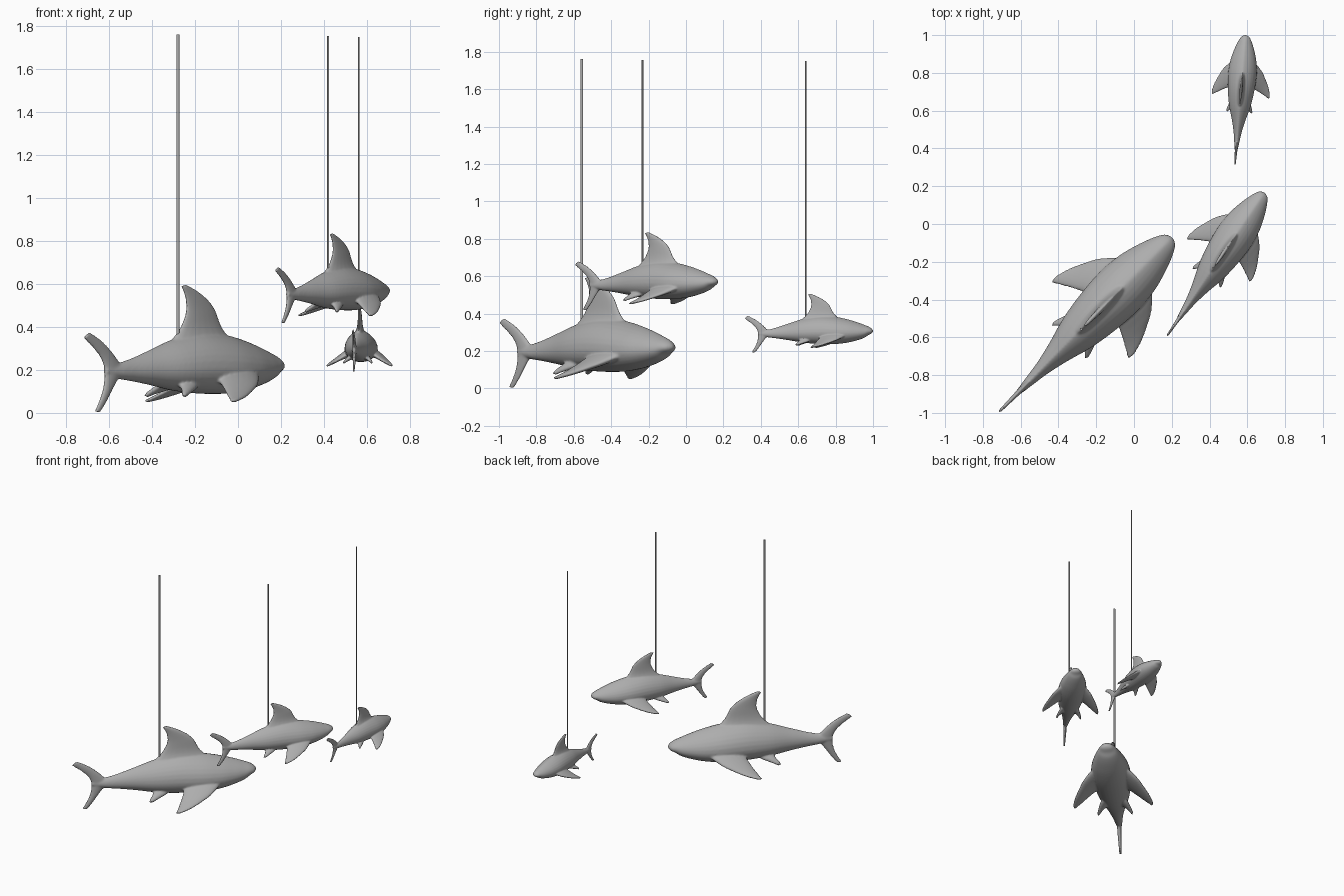
import bpy, bmesh
from math import pi, sin, cos, radians
from mathutils import Vector

cube = bpy.data.objects.get("Cube")
if cube:
    bpy.data.objects.remove(cube)

grey = bpy.data.materials.new("plain grey")
grey.use_nodes = True
grey.diffuse_color = (0.42, 0.42, 0.42, 1)
grey.node_tree.nodes["Principled BSDF"].inputs["Base Color"].default_value = grey.diffuse_color


def refine(rows, steps=5):
    """Catmull-Rom interpolation through rows of numbers."""
    out = []
    for i in range(len(rows) - 1):
        a, b = rows[max(i - 1, 0)], rows[i]
        c, d = rows[i + 1], rows[min(i + 2, len(rows) - 1)]
        for k in range(steps):
            t = k / steps
            out.append([0.5 * (2 * q + (r - p) * t + (2 * p - 5 * q + 4 * r - s) * t * t
                               + (3 * q - p - 3 * r + s) * t ** 3)
                        for p, q, r, s in zip(a, b, c, d)])
    return out + [list(rows[-1])]


def loft(bm, rings):
    """Closed skin over a list of equal rings."""
    rings = [[bm.verts.new(p) for p in ring] for ring in rings]
    for a, b in zip(rings, rings[1:]):
        for i in range(len(a)):
            j = (i + 1) % len(a)
            bm.faces.new((a[i], a[j], b[j], b[i]))
    bm.faces.new(rings[0][::-1])
    bm.faces.new(rings[-1])


def fin(bm, rows, normal):
    """Rows: leading point, trailing point, half thickness."""
    rings = []
    for r in refine(rows):
        lead, trail = Vector(r[0:3]), Vector(r[3:6])
        mid, half = (lead + trail) / 2, (lead - trail) / 2
        rings.append([mid + half * cos(a) + normal * max(r[6], 0.004) * sin(a)
                      for a in (2 * pi * k / 20 for k in range(20))])
    loft(bm, rings)


def upright(rows):
    """Fin sections in the middle plane, given as x, z pairs."""
    return [(a, 0, b, c, 0, d, h) for a, b, c, d, h in rows]


def side_rows(rows, side):
    return [(a, side * b, c, d, side * e, f, h) for a, b, c, d, e, f, h in rows]


# body: distance from tail, belly height, back height, half width
BODY = [(0.11, .137, .165, .010), (0.18, .121, .179, .020), (0.25, .112, .196, .030),
        (0.34, .099, .225, .050), (0.46, .079, .264, .083), (0.58, .069, .285, .102),
        (0.70, .068, .280, .110), (0.80, .079, .260, .100), (0.88, .098, .236, .079),
        (0.935, .118, .216, .059), (0.965, .138, .204, .045), (0.988, .150, .190, .030),
        (1.0, .162, .176, .010)]
# fins, from root to tip
DORSAL = [(.77, .235, .41, .225, .050), (.715, .285, .465, .275, .026),
          (.690, .318, .497, .312, .017), (.663, .370, .518, .358, .013),
          (.625, .405, .518, .400, .011), (.575, .434, .507, .430, .009),
          (.520, .456, .493, .452, .007)]
TAIL_UPPER = [(.21, .150, .11, .140, .014), (.174, .187, .104, .168, .012),
              (.138, .222, .085, .200, .010), (.090, .258, .048, .233, .008),
              (.030, .288, .002, .266, .006)]
TAIL_LOWER = [(.21, .150, .11, .155, .014), (.174, .119, .109, .130, .012),
              (.136, .068, .102, .088, .010), (.112, .034, .083, .046, .008),
              (.083, .000, .058, .006, .006)]
PECTORAL = [(.83, .045, .135, .56, .045, .120, .034), (.79, .095, .130, .59, .090, .115, .026),
            (.735, .147, .102, .575, .132, .090, .018), (.680, .178, .080, .555, .168, .067, .013),
            (.615, .208, .058, .538, .198, .050, .009), (.555, .224, .043, .525, .218, .040, .006)]
PELVIC = [(.55, .035, .110, .43, .035, .110, .020), (.51, .068, .092, .43, .062, .092, .015),
          (.46, .088, .074, .413, .083, .074, .010), (.425, .099, .060, .402, .095, .060, .007)]


def body_ring(x, low, high, width):
    mid = low + 0.42 * (high - low)
    ring = []
    for k in range(32):
        a = 2 * pi * k / 32
        c, s = cos(a), sin(a)
        if s > 0:  # the back narrows toward a ridge
            ring.append((x, width * c * abs(c) ** 0.4, mid + (high - mid) * s))
        else:
            ring.append((x, width * c, mid + (mid - low) * s))
    return ring


# shark mesh, one unit long, tail tip at the origin
bm = bmesh.new()
loft(bm, [body_ring(*r) for r in refine(BODY)])
for rows in (DORSAL, TAIL_UPPER, TAIL_LOWER):
    fin(bm, upright(rows), Vector((0, 1, 0)))
for side in (1, -1):
    fin(bm, side_rows(PECTORAL, side), Vector((0, side * 0.5, 0.87)))
    fin(bm, side_rows(PELVIC, side), Vector((0, side * 0.5, 0.87)))
bmesh.ops.recalc_face_normals(bm, faces=bm.faces)
shark_mesh = bpy.data.meshes.new("shark")
bm.to_mesh(shark_mesh)
bm.free()
shark_mesh.materials.append(grey)


def hanging_shark(name, tail, heading, length, rod_top):
    shark = bpy.data.objects.new(name + "_shark", shark_mesh)
    bpy.context.collection.objects.link(shark)
    shark.location = tail
    shark.rotation_euler.z = radians(heading)
    shark.scale = (length,) * 3
    # fuse the fins into the body
    remesh = shark.modifiers.new("fuse", "REMESH")
    remesh.mode = "VOXEL"
    remesh.voxel_size = 0.005
    remesh.use_smooth_shade = True
    soften = shark.modifiers.new("soften", "SMOOTH")
    soften.factor = 0.5
    soften.iterations = 6
    # rod rising from behind the dorsal fin
    d = 0.478 * length
    bottom = tail[2] + 0.2 * length
    bpy.ops.mesh.primitive_cylinder_add(
        vertices=16, radius=0.0053 * length, depth=rod_top - bottom,
        location=(tail[0] + d * cos(radians(heading)), tail[1] + d * sin(radians(heading)),
                  (rod_top + bottom) / 2))
    rod = bpy.context.object
    rod.name = name + "_rod"
    rod.data.materials.append(grey)
    bpy.ops.object.shade_smooth_by_angle()


hanging_shark("large", (-0.72, -1.0, 0.0), 45.2, 1.308, 1.76)
hanging_shark("medium", (0.172, -0.597, 0.415), 55.8, 0.922, 1.755)
hanging_shark("small", (0.534, 0.31, 0.19), 85.3, 0.692, 1.75)
